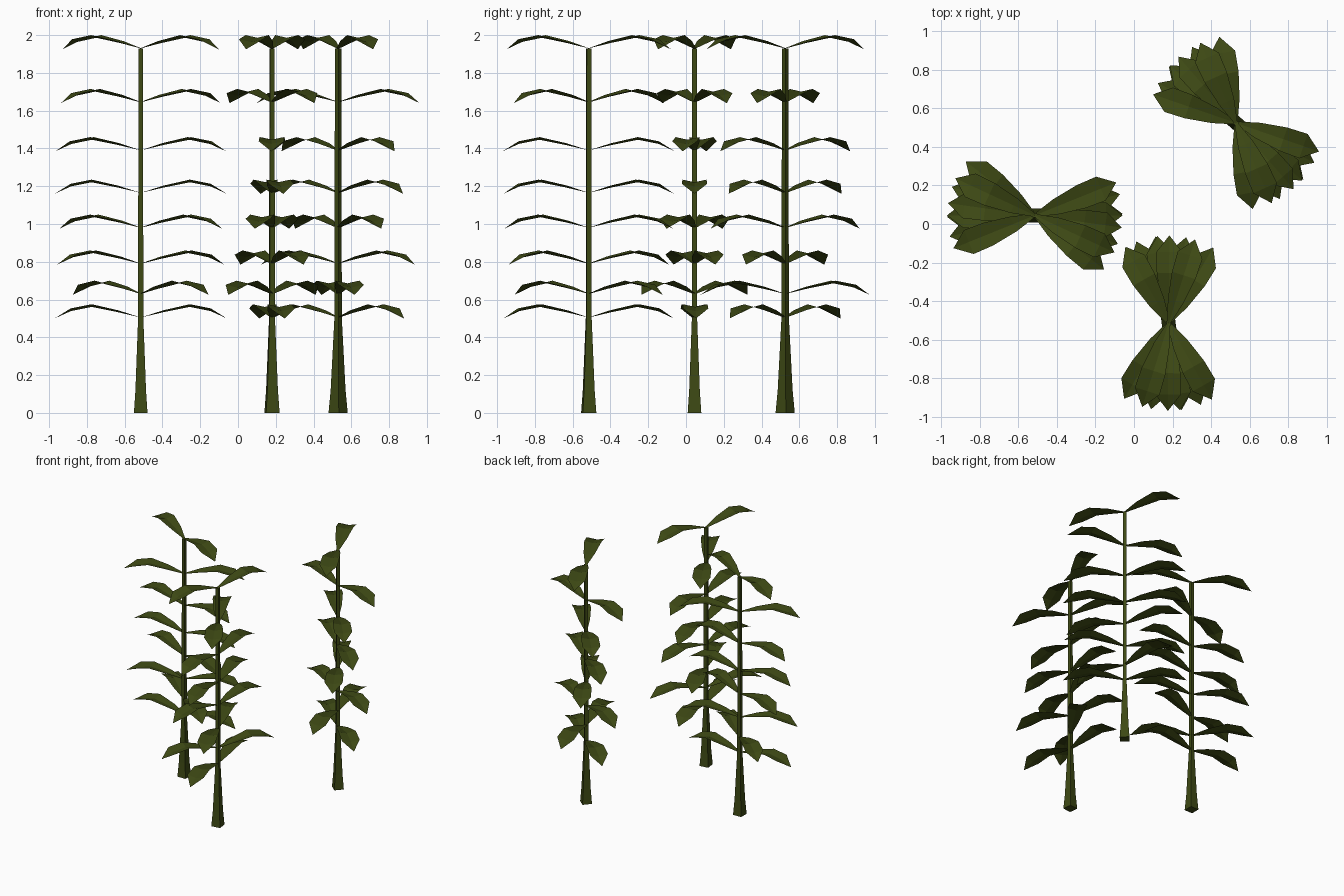
import bpy, bmesh, math
from mathutils import Matrix, Vector

if "Cube" in bpy.data.objects:
    bpy.data.objects.remove(bpy.data.objects["Cube"])


def material(name, rgb):
    m = bpy.data.materials.new(name)
    m.diffuse_color = (*rgb, 1)
    m.use_nodes = True
    m.node_tree.nodes["Principled BSDF"].inputs["Base Color"].default_value = m.diffuse_color
    return m


GREEN = material("dark olive green", (0.047, 0.066, 0.007))

# leaf pairs up the stalk: height, turn in degrees
LEVELS = [(0.505, 1), (0.63, -38), (0.79, 14), (0.98, -19),
          (1.165, 0), (1.39, -8), (1.645, 22), (1.93, -25)]
# arching leaf stations: reach, rise, half width, keel depth
LEAF = [(0.0, 0.0, 0.008, 0.0), (0.12, 0.038, 0.042, 0.01),
        (0.26, 0.07, 0.064, 0.014), (0.37, 0.048, 0.067, 0.014)]
TIP = (0.456, 0.0, -0.005)
# square stalk sections: height, half side
STALK = [(0.0, 0.036), (0.12, 0.028), (0.5, 0.014), (1.93, 0.012)]
# plants: x, y, turn in degrees
PLANTS = [(-0.515, 0.045, 0), (0.18, -0.515, 97.5), (0.53, 0.525, -41)]


def finish(bm, name, x, y, turn):
    me = bpy.data.meshes.new(name)
    bm.to_mesh(me)
    bm.free()
    me.materials.append(GREEN)
    ob = bpy.data.objects.new(name, me)
    ob.location = (x, y, 0)
    ob.rotation_euler.z = math.radians(turn)
    bpy.context.collection.objects.link(ob)


def build_stalk():
    bm = bmesh.new()
    rings = [[bm.verts.new((sx * h, sy * h, z))
              for sx, sy in ((-1, -1), (1, -1), (1, 1), (-1, 1))]
             for z, h in STALK]
    for a, b in zip(rings, rings[1:]):
        for i in range(4):
            j = (i + 1) % 4
            bm.faces.new((a[i], a[j], b[j], b[i]))
    bm.faces.new(rings[0][::-1])
    bm.faces.new(rings[-1])
    return bm


def add_leaf(bm, z, angle):
    mat = Matrix.Translation((0, 0, z)) @ Matrix.Rotation(math.radians(angle), 4, 'Z')
    put = lambda *p: bm.verts.new(mat @ Vector(p))
    # rows of right edge, midrib, left edge
    rows = [(put(r, -w, h), put(r, 0, h - k), put(r, w, h)) for r, h, w, k in LEAF]
    for a, b in zip(rows, rows[1:]):
        for i in range(2):
            bm.faces.new((a[i], b[i], b[i + 1], a[i + 1]))
    tip, last = put(*TIP), rows[-1]
    bm.faces.new((last[0], tip, last[1]))
    bm.faces.new((last[1], tip, last[2]))


for n, (x, y, turn) in enumerate(PLANTS, 1):
    finish(build_stalk(), f"stalk_{n}", x, y, turn)
    # opposite leaf pairs
    bm = bmesh.new()
    for z, a in LEVELS:
        add_leaf(bm, z, a)
        add_leaf(bm, z, a + 180)
    finish(bm, f"leaves_{n}", x, y, turn)
